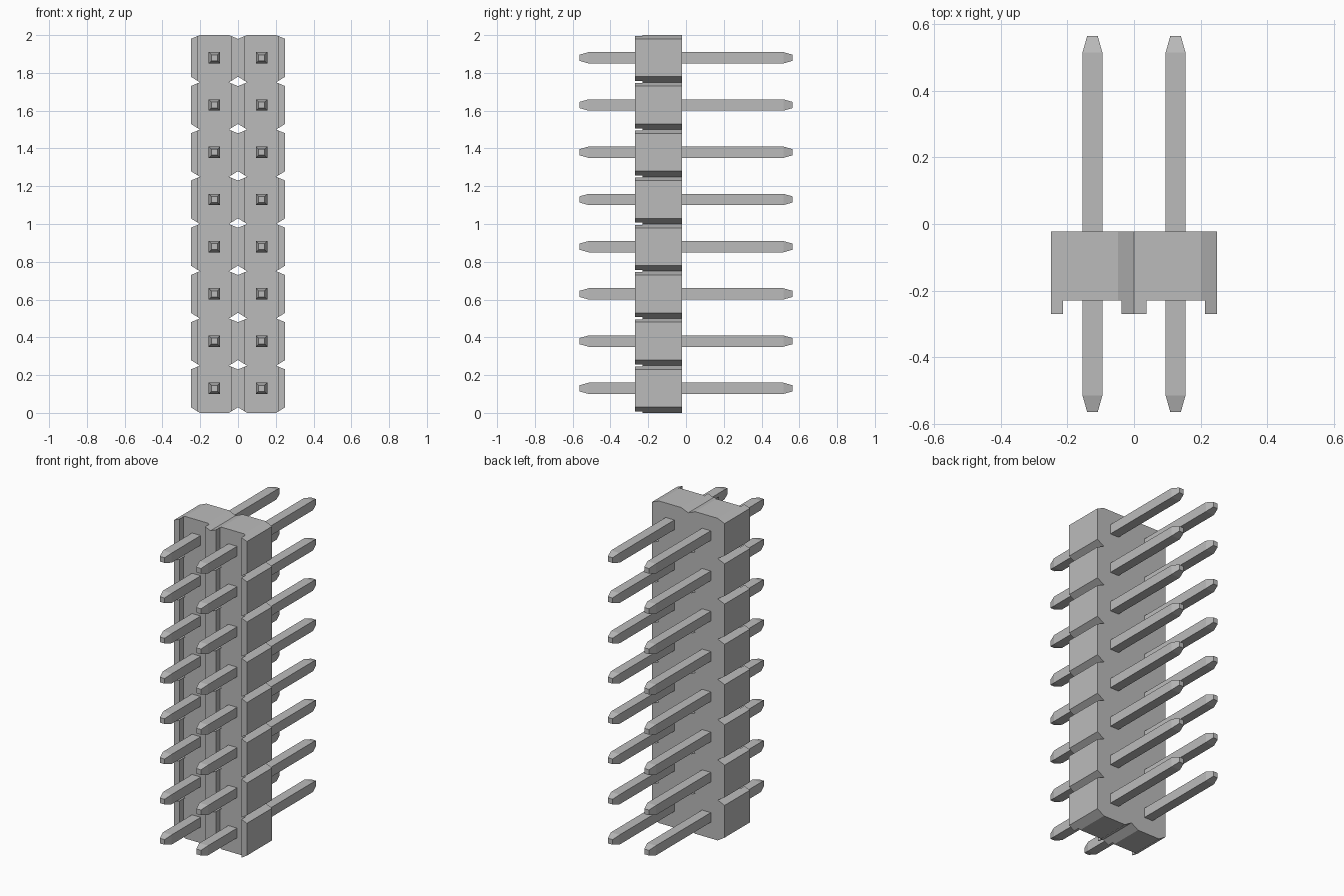
import bpy
import bmesh
from mathutils import Vector

default = bpy.data.objects.get("Cube")
if default:
    bpy.data.objects.remove(default, do_unlink=True)

ROWS, PITCH = 8, 0.25
HALF = PITCH / 2
BACK, FLOOR, FRONT = -0.022, -0.23, -0.27      # housing depth planes
CUT_X, CUT_TOP, CUT_LOW = 0.048, 0.02, 0.03    # corner cuts of each block
RIDGE = 0.037                                  # width of the front ridges
PIN_Z = 0.13                                   # pin height inside a block

grey = bpy.data.materials.new("plain grey")
grey.use_nodes = True
grey.diffuse_color = (0.5, 0.5, 0.5, 1)
grey.node_tree.nodes["Principled BSDF"].inputs["Base Color"].default_value = (0.5, 0.5, 0.5, 1)


def finish(bm, name):
    bmesh.ops.recalc_face_normals(bm, faces=bm.faces)
    mesh = bpy.data.meshes.new(name)
    bm.to_mesh(mesh)
    bm.free()
    mesh.materials.append(grey)
    return mesh


def skin(bm, rings):
    """Join neighbouring rings of vertices with quads."""
    for a, b in zip(rings, rings[1:]):
        for i in range(len(a)):
            j = (i + 1) % len(a)
            bm.faces.new((a[i], a[j], b[j], b[i]))


def housing_mesh():
    """Block with cut corners and a ridge along both front sides."""
    bm = bmesh.new()
    step = RIDGE / CUT_X
    inner, flat = HALF - RIDGE, HALF - CUT_X
    right = [(flat, 0), (inner, CUT_LOW * (1 - step)), (HALF, CUT_LOW),
             (HALF, PITCH - CUT_TOP), (inner, PITCH - CUT_TOP * (1 - step)),
             (flat, PITCH)]
    outline = right + [(-x, z) for x, z in reversed(right)]
    front, back = [[bm.verts.new((x, y, z)) for x, z in outline]
                   for y in (FLOOR, BACK)]
    skin(bm, [front, back])
    bm.faces.new(back)
    bm.faces.new([front[i] for i in (0, 1, 4, 5, 6, 7, 10, 11)])
    sides = [bm.faces.new(front[1:5]), bm.faces.new(front[7:11])]
    raised = bmesh.ops.extrude_discrete_faces(bm, faces=sides)["faces"]
    verts = list({v for f in raised for v in f.verts})
    bmesh.ops.translate(bm, verts=verts, vec=Vector((0, FRONT - FLOOR, 0)))
    return finish(bm, "housing_block")


def pin_mesh():
    """Square pin with tapered ends."""
    bm = bmesh.new()
    rings = []
    for y, r in ((-0.565, 0.016), (-0.515, 0.03), (0.515, 0.03), (0.565, 0.016)):
        rings.append([bm.verts.new((sx * r, y, sz * r))
                      for sx, sz in ((-1, -1), (1, -1), (1, 1), (-1, 1))])
    skin(bm, rings)
    bm.faces.new(rings[0])
    bm.faces.new(rings[-1])
    return finish(bm, "contact_pin")


def place(name, mesh, x, z):
    ob = bpy.data.objects.new(name, mesh)
    ob.location = (x, 0, z)
    bpy.context.collection.objects.link(ob)


# Two columns of blocks, each with its pin
block, pin = housing_mesh(), pin_mesh()
for side, x in (("right", -HALF), ("left", HALF)):
    for row in range(ROWS):
        place(f"{side}_housing_block_{row + 1}", block, x, row * PITCH)
        place(f"{side}_contact_pin_{row + 1}", pin, x, row * PITCH + PIN_Z)
